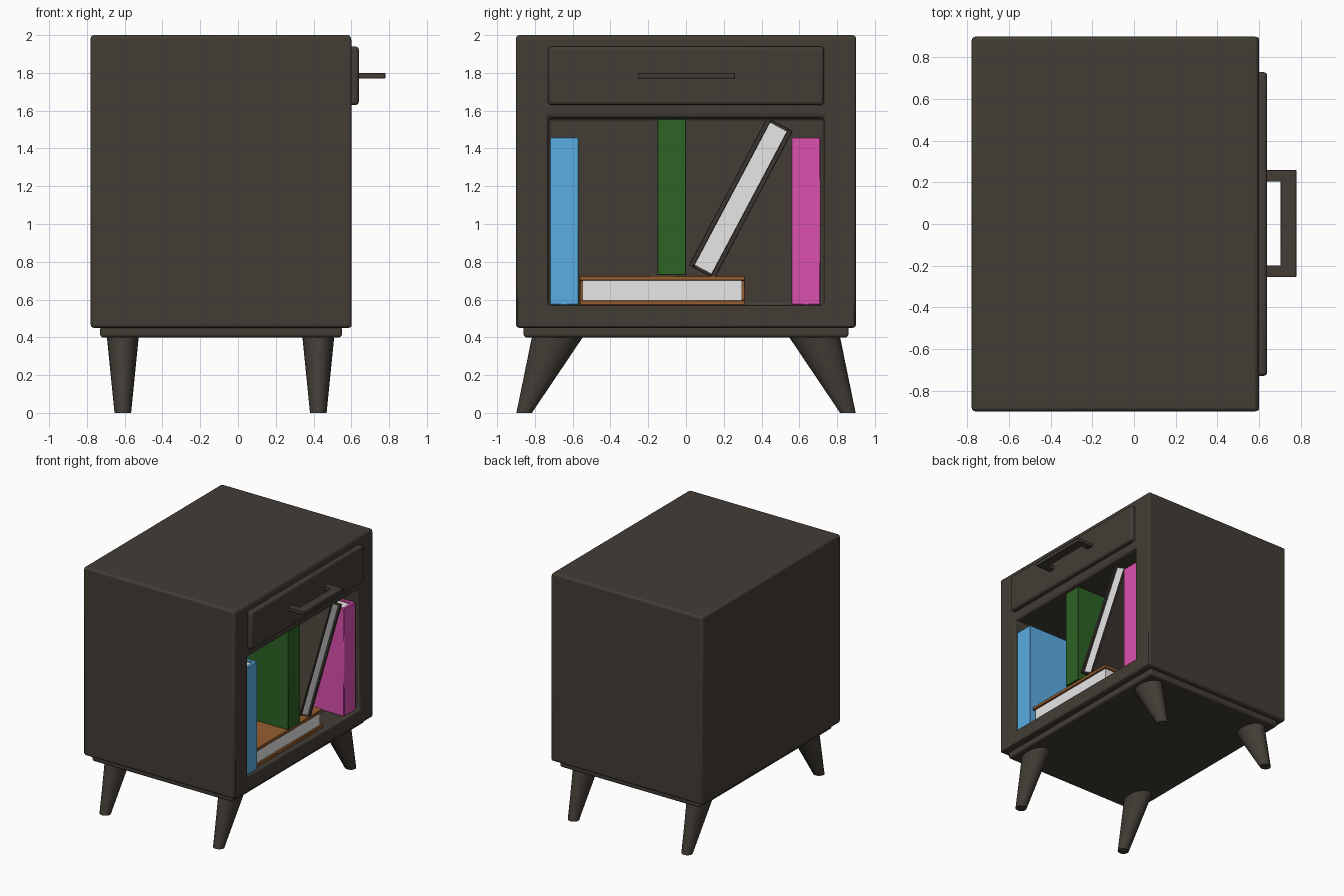
import bpy, bmesh, math
from mathutils import Vector

if "Cube" in bpy.data.objects:
    bpy.data.objects.remove(bpy.data.objects["Cube"])


def material(name, rgb):
    m = bpy.data.materials.new(name)
    m.diffuse_color = (*rgb, 1)
    m.use_nodes = True
    m.node_tree.nodes["Principled BSDF"].inputs["Base Color"].default_value = m.diffuse_color
    return m


WOOD = material("dark wood", (0.055, 0.046, 0.036))
PAGES = material("paper white", (0.80, 0.80, 0.80))
BLUE = material("blue cover", (0.10, 0.42, 0.76))
GREEN = material("green cover", (0.027, 0.125, 0.018))
PINK = material("pink cover", (0.71, 0.08, 0.43))
TAN = material("orange brown cover", (0.30, 0.11, 0.028))
CHARCOAL = material("charcoal cover", (0.045, 0.036, 0.029))


def finish(bm, name, mat, bevel=0, segments=3):
    bmesh.ops.recalc_face_normals(bm, faces=bm.faces)
    me = bpy.data.meshes.new(name)
    bm.to_mesh(me)
    bm.free()
    ob = bpy.data.objects.new(name, me)
    bpy.context.collection.objects.link(ob)
    me.materials.append(mat)
    if bevel:
        mod = ob.modifiers.new("soft edges", 'BEVEL')
        mod.width, mod.segments = bevel, segments
        mod.limit_method = 'ANGLE'
    bpy.ops.object.select_all(action='DESELECT')
    bpy.context.view_layer.objects.active = ob
    ob.select_set(True)
    bpy.ops.object.shade_smooth_by_angle(angle=math.radians(35))
    return ob


def box_bm(lo, hi):
    bm = bmesh.new()
    bmesh.ops.create_cube(bm, size=1)
    for v in bm.verts:
        v.co = Vector([lo[i] if v.co[i] < 0 else hi[i] for i in range(3)])
    return bm


def prism_bm(points, z0, z1):
    bm = bmesh.new()
    f = bm.faces.new([bm.verts.new((x, y, z0)) for x, y in points])
    ret = bmesh.ops.extrude_face_region(bm, geom=[f], use_keep_orig=True)
    for v in ret["geom"]:
        if isinstance(v, bmesh.types.BMVert):
            v.co.z = z1
    return bm


# cabinet body with an open shelf on the +x side
bm = box_bm((-0.78, -0.90, 0.45), (0.60, 0.90, 2.0))
bm.faces.ensure_lookup_table()
face = max(bm.faces, key=lambda f: f.calc_center_median().x)
bmesh.ops.inset_individual(bm, faces=[face], thickness=0.17)
for v in face.verts:
    v.co = (0.60, math.copysign(0.73, v.co.y), 0.57 if v.co.z < 1.2 else 1.56)
back = bmesh.ops.extrude_discrete_faces(bm, faces=[face])["faces"][0]
for v in back.verts:
    v.co.x = -0.66
finish(bm, "cabinet_body", WOOD, 0.018)

# plinth under the body
finish(box_bm((-0.73, -0.86, 0.40), (0.55, 0.86, 0.46)), "base_plate", WOOD, 0.015)

# drawer front and its handle
finish(box_bm((0.57, -0.73, 1.63), (0.64, 0.73, 1.94)), "drawer_front", WOOD, 0.018)
finish(prism_bm([(0.63, -0.255), (0.78, -0.255), (0.78, 0.26), (0.63, 0.26),
                 (0.63, 0.205), (0.705, 0.205), (0.705, -0.20), (0.63, -0.20)],
                1.77, 1.80), "drawer_handle", WOOD, 0.004, 2)

# splayed tapering legs
N = 32
for label, x in (("back", -0.61), ("front", 0.425)):
    for side, s in (("left", -1), ("right", 1)):
        bm = bmesh.new()
        rings = []
        for z, y, rx, ry in ((0.41, 0.677, 0.085, 0.137), (0.0, 0.857, 0.044, 0.041)):
            rings.append([bm.verts.new((x + rx * math.cos(2 * math.pi * i / N),
                                        s * y + ry * math.sin(2 * math.pi * i / N), z))
                          for i in range(N)])
        for i in range(N):
            j = (i + 1) % N
            bm.faces.new((rings[0][i], rings[0][j], rings[1][j], rings[1][i]))
        for r in rings:
            bm.faces.new(r)
        finish(bm, f"{label}_{side}_leg", WOOD)


def book(name, mat, front, y, z, length, thick, spine_out=True, tilt=0):
    """Book standing along local z; the spine faces +x or the pages do."""
    depth, t, board, inset = 0.64, thick / 2, 0.026, 0.015
    s = 1 if spine_out else -1
    h, d = length / 2, depth / 2
    cover = [(s * px, py) for px, py in
             ((-d, -t), (d, -t), (d, t), (-d, t), (-d, t - board),
              (d - board, t - board), (d - board, -t + board), (-d, -t + board))]
    xs = sorted((s * (-d + inset), s * (d - board)))
    parts = (finish(prism_bm(cover, -h, h), name + "_cover", mat, 0.003, 1),
             finish(box_bm((xs[0], -t + board, -h + inset), (xs[1], t - board, h - inset)),
                    name + "_pages", PAGES))
    for ob in parts:
        ob.location = (front - d, y, z)
        ob.rotation_euler.x = math.radians(tilt)


# books on the shelf
book("blue_book", BLUE, 0.575, -0.645, 1.015, 0.885, 0.152)
book("pink_book", PINK, 0.575, 0.635, 1.015, 0.885, 0.152)
book("green_book", GREEN, 0.565, -0.075, 1.143, 0.828, 0.152)
book("lying_book", TAN, 0.555, -0.125, 0.648, 0.875, 0.156, False, 90)
book("leaning_book", CHARCOAL, 0.555, 0.290, 1.137, 0.885, 0.154, False, -27.9)
